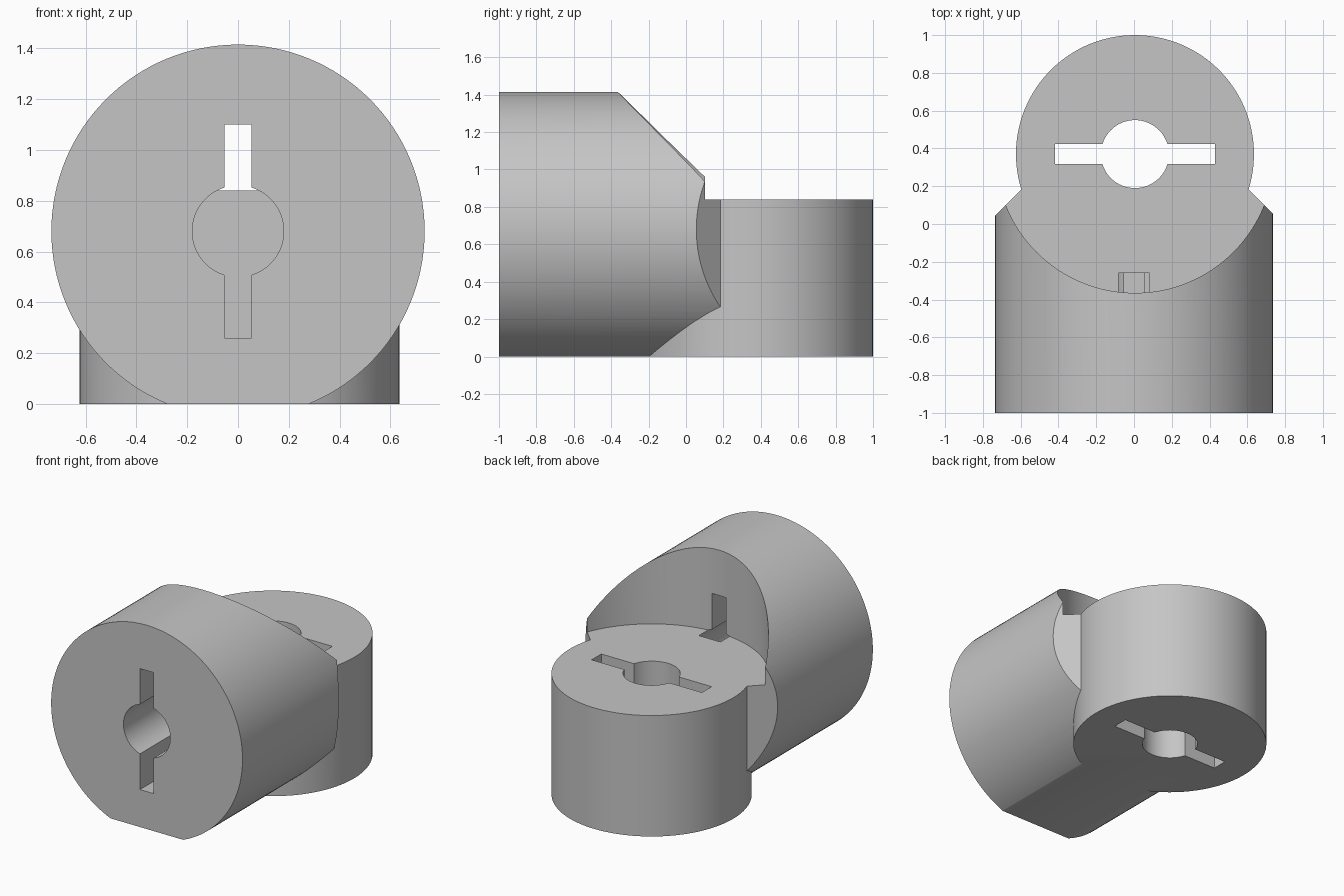
import bpy
import bmesh
from math import pi
from mathutils import Matrix, Vector

default = bpy.data.objects.get("Cube")
if default:
    bpy.data.objects.remove(default, do_unlink=True)

grey = bpy.data.materials.new("Plain grey")
colour = (0.56, 0.56, 0.56, 1)
grey.diffuse_color = colour
grey.use_nodes = True
grey.node_tree.nodes["Principled BSDF"].inputs["Base Color"].default_value = colour

CX, CY = 0.005, 0.37      # axis of the upright barrel
AXIS_Z = 0.68             # axis of the lying barrel
BIG, SMALL, BORE = 0.735, 0.63, 0.18
DECK = 0.84               # height of the flat deck


def finish(name, bm):
    mesh = bpy.data.meshes.new(name)
    bmesh.ops.recalc_face_normals(bm, faces=bm.faces)
    bm.to_mesh(mesh)
    bm.free()
    mesh.materials.append(grey)
    obj = bpy.data.objects.new(name, mesh)
    bpy.context.collection.objects.link(obj)
    return obj


def cylinder(name, radius, start, end, sides=128):
    start, end = Vector(start), Vector(end)
    axis = end - start
    turn = axis.to_track_quat("Z", "Y").to_matrix().to_4x4()
    bm = bmesh.new()
    bmesh.ops.create_cone(bm, cap_ends=True, segments=sides, radius1=radius,
                          radius2=radius, depth=axis.length,
                          matrix=Matrix.Translation((start + end) / 2) @ turn)
    return finish(name, bm)


def box(name, low, high):
    low, high = Vector(low), Vector(high)
    bm = bmesh.new()
    bmesh.ops.create_cube(bm, size=1, matrix=Matrix.Translation((low + high) / 2)
                          @ Matrix.Diagonal((*(high - low), 1)))
    return finish(name, bm)


def prism(name, outline, bottom, top):
    bm = bmesh.new()
    face = bm.faces.new([bm.verts.new((x, y, bottom)) for x, y in outline])
    raised = bmesh.ops.extrude_face_region(bm, geom=[face])["geom"]
    bmesh.ops.translate(bm, vec=(0, 0, top - bottom),
                        verts=[g for g in raised if isinstance(g, bmesh.types.BMVert)])
    return finish(name, bm)


def combine(target, tool, operation):
    mod = target.modifiers.new(operation.title(), "BOOLEAN")
    mod.operation, mod.solver, mod.object = operation, "EXACT", tool
    bpy.context.view_layer.objects.active = target
    bpy.ops.object.modifier_apply(modifier=mod.name)
    bpy.data.objects.remove(tool, do_unlink=True)


# Lying barrel, its back end trimmed to a wedge
body = cylinder("angled_coupling_body", BIG, (0, -1, AXIS_Z), (0, 0.9, AXIS_Z))
reach = 0.785
outline = [(CX - 1, -1.2), (CX + 1, -1.2), (CX + 1, reach - 1),
           (CX, reach), (CX - 1, reach - 1)]
combine(body, prism("wedge_trim", outline, -0.3, 1.8), "INTERSECT")

# Upright barrel
combine(body, cylinder("upright_barrel", SMALL, (CX, CY, -0.2), (CX, CY, 1)), "UNION")

# Round clearance above the deck, and the flat base
combine(body, cylinder("deck_clearance", BIG, (CX, CY, DECK), (CX, CY, 2)), "DIFFERENCE")
combine(body, box("base_trim", (-2, -2, -1), (2, 2, 0)), "DIFFERENCE")

# Keyed bore through the upright barrel
combine(body, cylinder("upright_bore", BORE, (CX, CY, -0.1), (CX, CY, 1.1), 64),
        "DIFFERENCE")
combine(body, box("upright_key", (CX - 0.424, CY - 0.053, -0.2),
                  (CX + 0.424, CY + 0.053, 1.2)), "DIFFERENCE")

# Keyed blind bore in the lying barrel
blind = -0.26
combine(body, cylinder("front_bore", BORE, (0, -1.1, AXIS_Z), (0, blind, AXIS_Z), 64),
        "DIFFERENCE")
combine(body, box("front_key", (-0.053, -1.2, AXIS_Z - 0.42),
                  (0.053, blind, AXIS_Z + 0.42)), "DIFFERENCE")

# Smooth barrels with crisp edges
bpy.ops.object.select_all(action="DESELECT")
body.select_set(True)
bpy.context.view_layer.objects.active = body
bpy.ops.object.shade_smooth_by_angle(angle=pi / 6)
